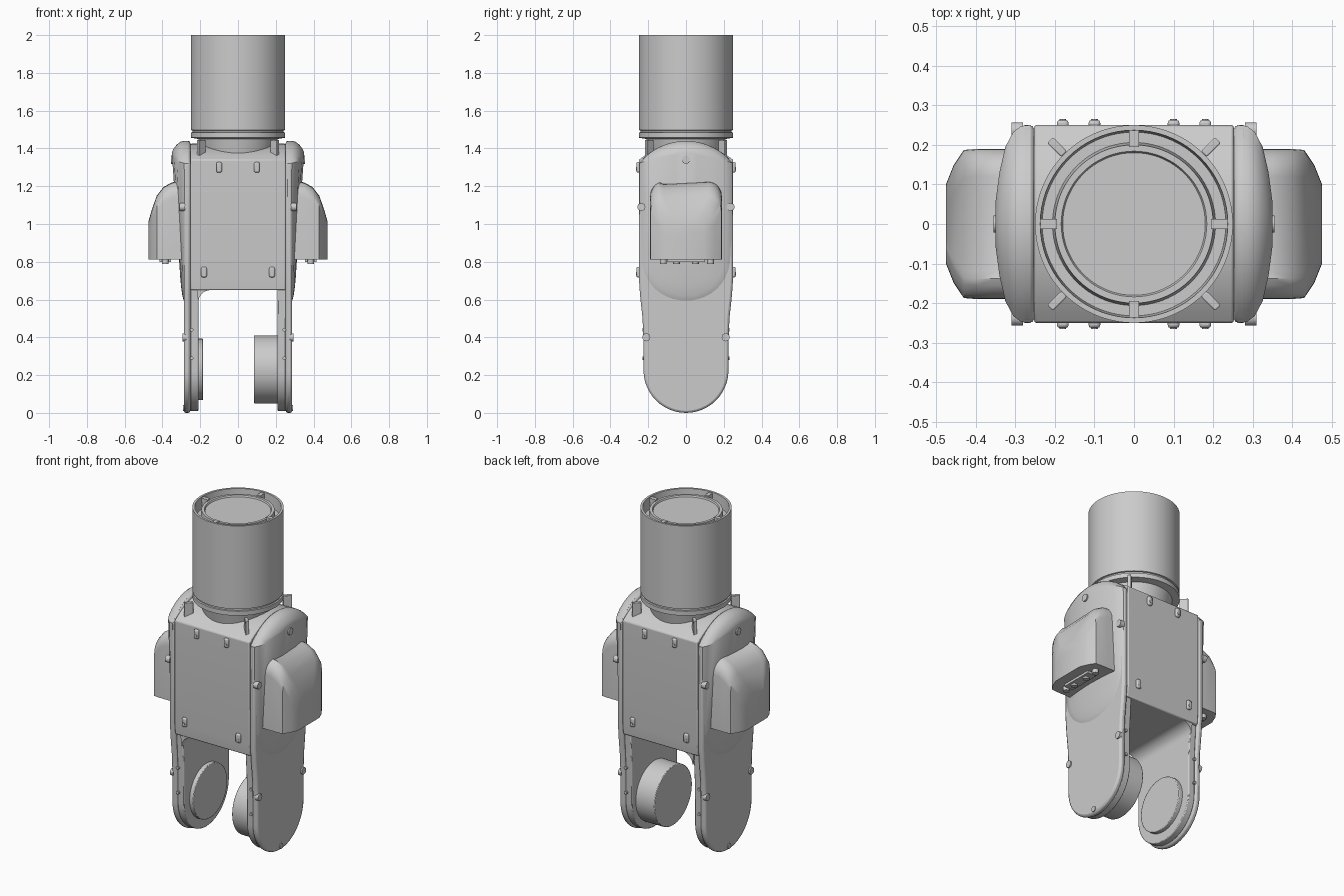
import bpy
import bmesh
from math import sin, cos, pi, sqrt
from mathutils import Matrix

cube = bpy.data.objects.get("Cube")
if cube:
    bpy.data.objects.remove(cube, do_unlink=True)

grey = bpy.data.materials.new("machine_grey")
grey.use_nodes = True
grey.diffuse_color = (0.6, 0.6, 0.6, 1)
grey.node_tree.nodes["Principled BSDF"].inputs["Base Color"].default_value = (0.6, 0.6, 0.6, 1)


def finish(name, bm, bevel=0):
    """Turn a bmesh into a shaded, coloured object."""
    bmesh.ops.recalc_face_normals(bm, faces=bm.faces)
    mesh = bpy.data.meshes.new(name)
    bm.to_mesh(mesh)
    bm.free()
    mesh.materials.append(grey)
    ob = bpy.data.objects.new(name, mesh)
    bpy.context.collection.objects.link(ob)
    bpy.ops.object.select_all(action="DESELECT")
    ob.select_set(True)
    bpy.context.view_layer.objects.active = ob
    bpy.ops.object.shade_smooth_by_angle(angle=0.6)
    if bevel:
        mod = ob.modifiers.new("edge_bevel", "BEVEL")
        mod.width, mod.segments, mod.limit_method = bevel, 2, "ANGLE"
    return ob


def loft(name, rings, bevel=0):
    """Skin a list of equal-length closed rings and cap both ends."""
    bm = bmesh.new()
    rows = [[bm.verts.new(p) for p in ring] for ring in rings]
    n = len(rows[0])
    for a, b in zip(rows, rows[1:]):
        for i in range(n):
            j = (i + 1) % n
            bm.faces.new((a[i], a[j], b[j], b[i]))
    bm.faces.new(rows[0])
    bm.faces.new(rows[-1])
    return finish(name, bm, bevel)


def slab(name, outline, x0, x1, bevel=0):
    """Extrude a (y, z) outline along x."""
    return loft(name, [[(x, y, z) for y, z in outline] for x in (x0, x1)], bevel)


def lathe(name, profile, steps=72):
    """Revolve an (r, z) profile around z, closed on the axis at both ends."""
    rings = [[(r * cos(2 * pi * i / steps), r * sin(2 * pi * i / steps), z)
              for i in range(steps)] for r, z in profile]
    return loft(name, rings)


def box(name, centre, size, turn=0, bevel=0):
    bm = bmesh.new()
    m = Matrix.Translation(centre) @ Matrix.Rotation(turn, 4, "Z") @ Matrix.Diagonal((*size, 1))
    bmesh.ops.create_cube(bm, size=1, matrix=m)
    return finish(name, bm, bevel)


def rod(name, centre, radius, depth, axis="X", steps=16, bevel=0):
    bm = bmesh.new()
    turn = {"X": Matrix.Rotation(pi / 2, 4, "Y"), "Y": Matrix.Rotation(pi / 2, 4, "X"),
            "Z": Matrix()}[axis]
    bmesh.ops.create_cone(bm, cap_ends=True, segments=steps, radius1=radius, radius2=radius,
                          depth=depth, matrix=Matrix.Translation(centre) @ turn)
    return finish(name, bm, bevel)


def arch(w, top, sag, n=16):
    """Shallow circular arch from +w to -w."""
    r = (w * w + sag * sag) / (2 * sag)
    ys = [w * (1 - 2 * i / n) for i in range(n + 1)]
    return [(y, top - r + sqrt(r * r - y * y)) for y in ys]


def round_foot(r, n=24):
    """Half circle under the fork tip, from -r to +r."""
    return [(-r * cos(pi * i / n), 0.225 - r * sin(pi * i / n)) for i in range(n + 1)]


# Central body between the side shells
slab("body", arch(0.25, 1.425, 0.085) + [(-0.25, 0.72), (-0.243, 0.65), (0.243, 0.65), (0.25, 0.72)],
     -0.252, 0.252, 0.006)

# Rounded inner corner of the fork opening
fillet = [(-0.22, 0.66)] + [(-0.145 - 0.065 * sin(a * pi / 16), 0.585 + 0.065 * cos(a * pi / 16))
                            for a in range(9)]
loft("fork_corner_fillet", [[(x, y, z) for x, z in fillet] for y in (-0.238, 0.238)])

# Upper cylinder with neck, groove, rim and recessed end channel
lathe("neck", [(0.18, 1.3), (0.2, 1.4), (0.21, 1.45), (0.25, 1.457), (0.25, 1.484), (0.242, 1.486)])
lathe("upper_cylinder", [(0.242, 1.484), (0.242, 1.495), (0.25, 1.497), (0.25, 2.0), (0.237, 2.0),
                         (0.232, 1.93), (0.206, 1.93), (0.2, 1.985), (0.184, 1.985),
                         (0.18, 1.976)])
for i in range(4):
    a = i * pi / 2
    box("rim_spoke", (0.217 * cos(a), 0.217 * sin(a), 1.96), (0.044, 0.024, 0.068), a)
    b = a + pi / 4
    box("top_bracket", (0.275 * cos(b), 0.275 * sin(b), 1.395), (0.05, 0.02, 0.1), b, 0.003)


def bulge_ring(x, k, top, bottom, s):
    """Cap outline whose outward swell fades towards the fork."""
    w = 0.25 * k
    pts = arch(w, top, 0.12 * k ** 1.5)
    pts += [(-w * cos(pi * i / 20), 0.8 - (0.8 - bottom) * sin(pi * i / 20)) for i in range(21)]
    ring = []
    for y, z in pts:
        t = min(max((z - 0.72) / 0.46, 0), 1)
        swell = 0.45 + 0.55 * t * t * (3 - 2 * t)
        ring.append((s * (0.27 + (x - 0.27) * swell), y, z))
    return ring


def housing_ring(x, w, top, s):
    """Flat-bottomed outline with rounded upper corners."""
    r = min(0.07, w * 0.6)
    pts = [(-w, 0.812), (w, 0.812)]
    for cy, start in ((w - r, 0), (r - w, pi / 2)):
        for i in range(7):
            a = start + i * pi / 12
            pts.append((cy + r * cos(a), top - 0.012 - r + r * sin(a) + (0.012 * sin(a) if i else 0)))
    return [(s * x, y, z) for y, z in pts]


for s, side in ((1, "left"), (-1, "right")):
    # Side shell: full-height plate, inner lining and swollen cap
    outer = arch(0.25, 1.44, 0.12) + [(-0.25, 0.72), (-0.243, 0.62), (-0.23, 0.5), (-0.226, 0.4)]
    outer += round_foot(0.225) + [(0.226, 0.4), (0.23, 0.5), (0.243, 0.62), (0.25, 0.72)]
    slab(side + "_fork_shell", outer, s * 0.252, s * 0.287, 0.012)
    lining = [(-0.232, 0.7), (-0.217, 0.45)] + round_foot(0.216) + [(0.217, 0.45), (0.232, 0.7)]
    slab(side + "_fork_lining", lining, s * 0.21, s * 0.253, 0.005)
    caps = [(0.262, 1, 1.44, 0.57), (0.285, 0.99, 1.44, 0.575), (0.305, 0.93, 1.435, 0.59),
            (0.325, 0.78, 1.42, 0.62), (0.34, 0.52, 1.4, 0.67), (0.35, 0.22, 1.38, 0.72)]
    loft(side + "_side_cap", [bulge_ring(*c, s) for c in caps])

    # Motor housing with plugs below
    shape = [(0.28, 0.19, 1.23), (0.35, 0.19, 1.22), (0.395, 0.19, 1.195), (0.43, 0.187, 1.15),
             (0.455, 0.15, 1.08), (0.475, 0.1, 1.01)]
    loft(side + "_motor_housing", [housing_ring(*h, s) for h in shape])
    for y in (-0.12, -0.05, 0.05, 0.13):
        rod(side + "_plug", (s * 0.385, y, 0.805), 0.018, 0.034, "Z")
    box(side + "_plug_plate", (s * 0.385, 0, 0.808), (0.06, 0.2, 0.02))

    # Screws on the shell, along the fork edges and on the body panels
    rod(side + "_cap_screw", (s * 0.348, 0, 1.34), 0.022, 0.014)
    rod(side + "_foot_screw", (s * 0.28, 0, 0.025), 0.016, 0.024)
    for f in (-1, 1):
        rod(side + "_shell_screw", (s * 0.295, f * 0.236, 1.09), 0.021, 0.03)
        rod(side + "_fork_screw", (s * 0.284, f * 0.21, 0.4), 0.021, 0.022)
        for z in (0.29, 0.44):
            rod(side + "_edge_pin", (s * 0.245, f * 0.22, z), 0.009, 0.018, "Y", 10)
        for x, z in ((0.1, 1.3), (0.18, 0.745)):
            box(side + "_panel_clip", (s * x, f * 0.252, z), (0.03, 0.022, 0.055), 0, 0.008)
            rod(side + "_panel_screw", (s * x, f * 0.262, z - 0.008), 0.009, 0.006, "Y", 10)

# Joint bosses facing each other inside the fork
rod("left_joint_boss", (0.15, 0, 0.23), 0.18, 0.13, "X", 48, 0.004)
rod("right_joint_boss", (-0.2, 0, 0.23), 0.163, 0.03, "X", 48, 0.004)
